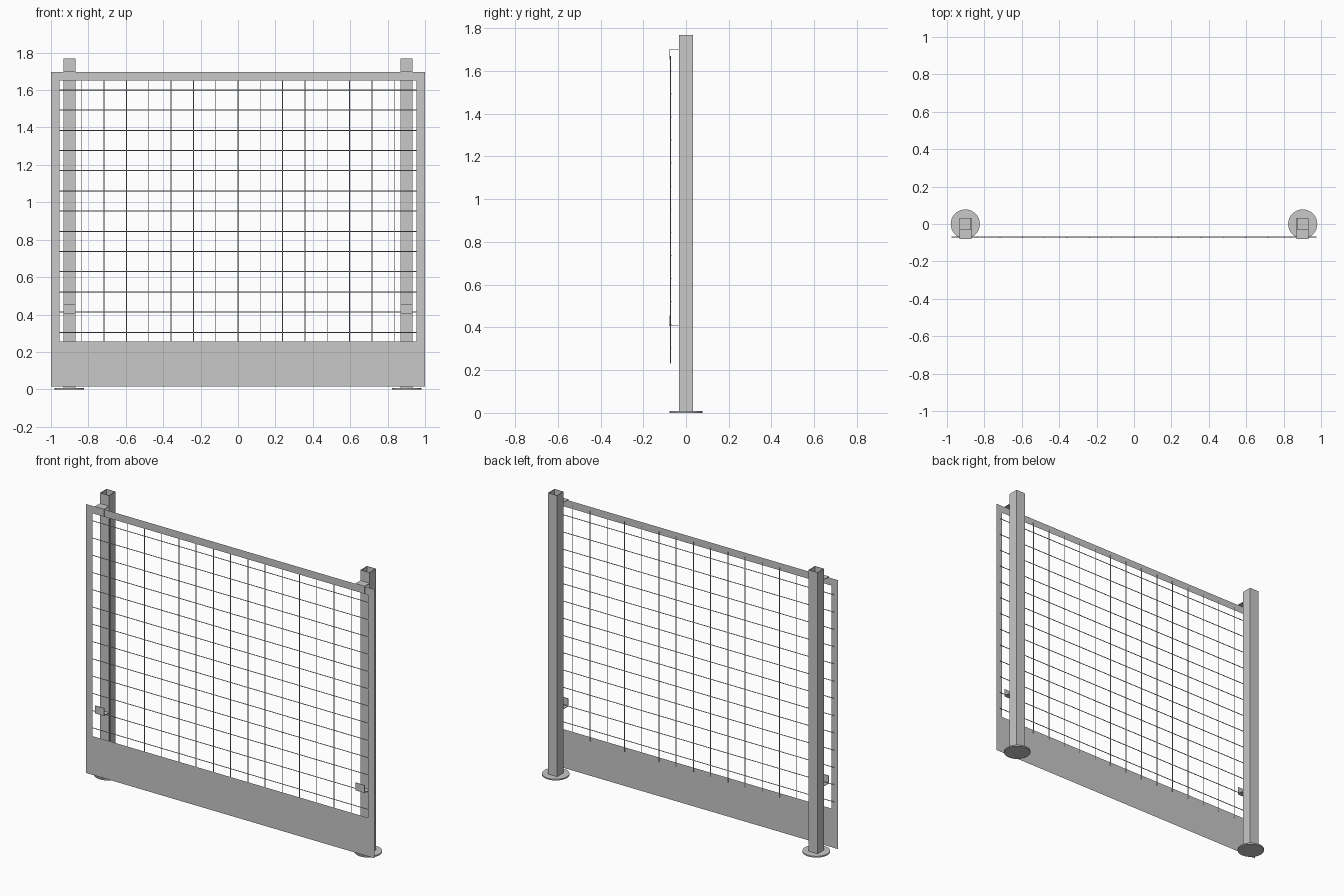
import bpy
import bmesh
from mathutils import Matrix, Vector

cube = bpy.data.objects.get("Cube")
if cube:
    bpy.data.objects.remove(cube, do_unlink=True)

steel = bpy.data.materials.new("grey steel")
steel.use_nodes = True
colour = (0.58, 0.58, 0.58, 1)
steel.diffuse_color = colour
steel.node_tree.nodes["Principled BSDF"].inputs["Base Color"].default_value = colour

POST_X, HALF, POST_TOP = 0.902, 0.032, 1.768
PANEL_Y, HOOK_Y = -0.076, -0.079
BOTTOM, TOP = 0.014, 1.697
OPEN_X, OPEN_LOW, OPEN_HIGH = 0.955, 0.256, 1.651


def finish(name, bm, wall=0, offset=0):
    """Make an object from a bmesh, with a sheet thickness if wanted."""
    mesh = bpy.data.meshes.new(name)
    bm.to_mesh(mesh)
    bm.free()
    mesh.materials.append(steel)
    obj = bpy.data.objects.new(name, mesh)
    bpy.context.collection.objects.link(obj)
    if wall:
        solid = obj.modifiers.new("sheet thickness", 'SOLIDIFY')
        solid.thickness = wall
        solid.offset = offset
        solid.use_even_offset = True


def strip(name, path, width, x):
    """Thin folded sheet: a (y, z) path swept along x."""
    bm = bmesh.new()
    rows = [[bm.verts.new((x + s * width, y, z)) for s in (-1, 1)] for y, z in path]
    for a, b in zip(rows, rows[1:]):
        bm.faces.new((a[0], a[1], b[1], b[0]))
    finish(name, bm, wall=0.003)


def add_rod(bm, start, end, radius, sides):
    start, end = Vector(start), Vector(end)
    axis = end - start
    turn = axis.to_track_quat('Z', 'Y').to_matrix().to_4x4()
    bmesh.ops.create_cone(bm, cap_ends=True, segments=sides, radius1=radius,
                          radius2=radius, depth=axis.length,
                          matrix=Matrix.Translation((start + end) / 2) @ turn)


# Sheet frame with a tall kick plate and a rectangular opening
bm = bmesh.new()
outer, inner = [
    [bm.verts.new((x, PANEL_Y, z)) for x, z in ((-w, lo), (w, lo), (w, hi), (-w, hi))]
    for w, lo, hi in ((1, BOTTOM, TOP), (OPEN_X, OPEN_LOW, OPEN_HIGH))]
for i in range(4):
    j = (i + 1) % 4
    bm.faces.new((outer[i], outer[j], inner[j], inner[i]))
finish("panel_frame", bm)

# Welded wire grid behind the frame
bm = bmesh.new()
for i in range(13):
    z = 0.305 + i * 0.108
    add_rod(bm, (-0.975, -0.070, z), (0.975, -0.070, z), 0.0025, 6)
for i in range(-7, 8):
    x = i * 0.1193
    add_rod(bm, (x, -0.073, 0.23), (x, -0.073, 1.67), 0.0025, 6)
finish("wire_mesh", bm)

for side, x in (("right", -POST_X), ("left", POST_X)):
    # Round foot plate
    bm = bmesh.new()
    add_rod(bm, (x, 0, 0), (x, 0, 0.008), 0.078, 32)
    finish(side + "_foot_plate", bm)

    # Hollow square post, open at the top
    bm = bmesh.new()
    bmesh.ops.create_cube(bm, size=1)
    for v in bm.verts:
        v.co = (x + v.co.x * 2 * HALF, v.co.y * 2 * HALF,
                POST_TOP if v.co.z > 0 else 0.008)
    lids = [f for f in bm.faces if abs(f.normal.z) > 0.5]
    bmesh.ops.delete(bm, geom=lids, context='FACES_ONLY')
    finish(side + "_post", bm, wall=0.003, offset=-1)

    # Hook over the top rail and hook supporting the mesh
    strip(side + "_top_bracket",
          [(-HALF, 1.700), (HOOK_Y, 1.700), (HOOK_Y, 1.655)], HALF, x)
    strip(side + "_lower_bracket",
          [(-HALF, 0.408), (HOOK_Y, 0.408), (HOOK_Y, 0.455)], HALF, x)
